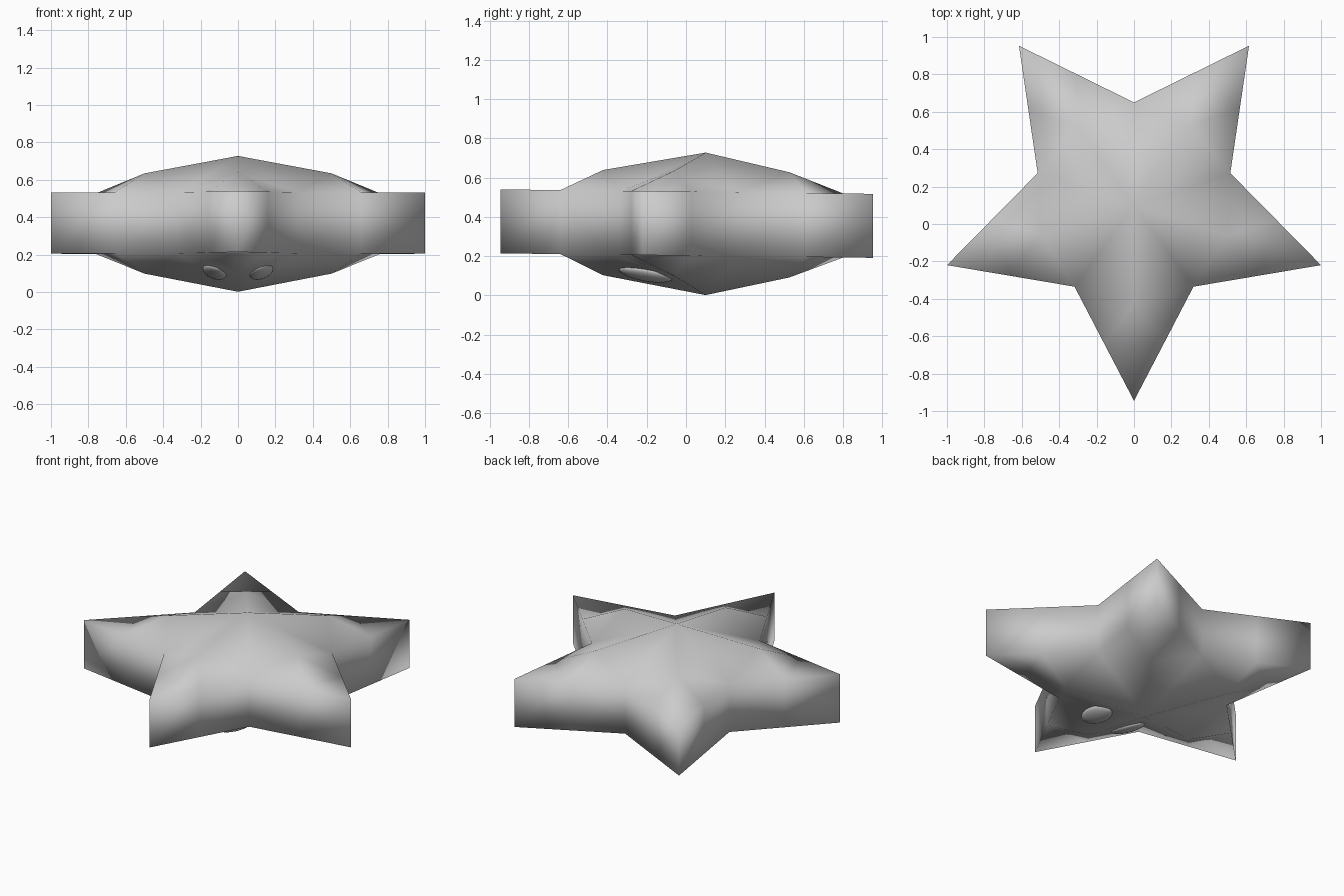
import bpy, bmesh
from mathutils import Vector, Matrix

if "Cube" in bpy.data.objects:
    bpy.data.objects.remove(bpy.data.objects["Cube"])

MID = 0.366      # height of the middle plane
TILT = -0.012    # slight lean of the body along y
CENTRE = Vector((0, 0.1))
# outline, alternating tip and inner corner, counter-clockwise from the front tip
OUTLINE = [Vector(p) for p in [
    (0, -0.945), (0.318, -0.335), (1, -0.22), (0.515, 0.272), (0.615, 0.953),
    (0, 0.65), (-0.615, 0.953), (-0.515, 0.272), (-1, -0.22), (-0.318, -0.335)]]


def make_star():
    bm = bmesh.new()
    # rim with a midpoint on every edge
    ring = []
    for i, p in enumerate(OUTLINE):
        ring += [p, (p + OUTLINE[(i + 1) % 10]) / 2]
    rims = []
    for side in (1, -1):
        def vert(p, h):
            return bm.verts.new((p.x, p.y, MID + side * h + TILT * p.y))

        rim = [vert(p, 0.163) for p in ring]
        apex = vert(CENTRE, 0.363)
        rims.append(rim)
        for k in range(0, 20, 4):
            inner0, m0, tip, m1, inner1 = [rim[(k + d) % 20] for d in (-2, -1, 0, 1, 2)]
            ridge = vert((CENTRE + ring[k]) / 2, 0.268)
            # puffed arm with a flat tip
            for f in ((apex, inner0, ridge), (apex, ridge, inner1), (inner0, m0, ridge),
                      (ridge, m1, inner1), (m0, m1, ridge), (m0, tip, m1)):
                bm.faces.new(f)
    # upright side walls
    top, bottom = rims
    for i in range(20):
        j = (i + 1) % 20
        bm.faces.new((bottom[i], bottom[j], top[j], top[i]))
    bmesh.ops.recalc_face_normals(bm, faces=bm.faces[:])
    finish(bm, "star_body")


def finish(bm, name):
    for f in bm.faces:
        f.smooth = True
    mesh = bpy.data.meshes.new(name)
    bm.to_mesh(mesh)
    bm.free()
    bpy.context.collection.objects.link(bpy.data.objects.new(name, mesh))


def make_eye(name, side):
    # flattened oval lying on the sloping underside
    x = Vector((1, 0, 0.378 * side)).normalized()
    y = Vector((0, 1, -0.2))
    z = x.cross(y).normalized()
    y = z.cross(x)
    rot = Matrix((x, y, z)).transposed().to_4x4()
    loc = Matrix.Translation((0.125 * side, -0.205, 0.109))
    scale = Matrix.Diagonal((0.067, 0.138, 0.03, 1))
    bm = bmesh.new()
    bmesh.ops.create_uvsphere(bm, u_segments=32, v_segments=16, radius=1,
                              matrix=loc @ rot @ scale)
    finish(bm, name)


make_star()
make_eye("left_eye", -1)
make_eye("right_eye", 1)
